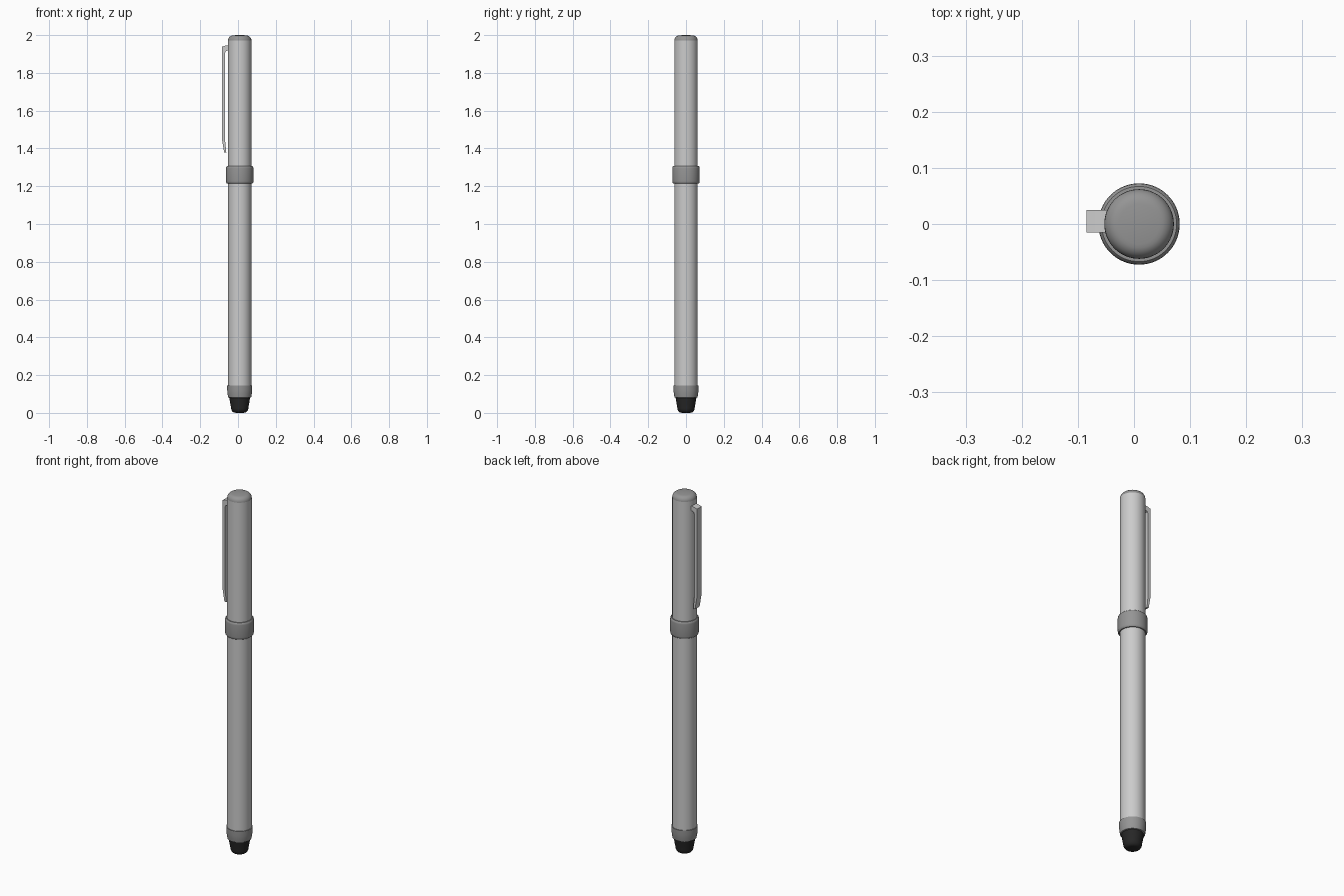
import bpy, bmesh, math

if "Cube" in bpy.data.objects:
    bpy.data.objects.remove(bpy.data.objects["Cube"])

CX = 0.009      # barrel axis is offset so the pen with its clip is centred
SIDES = 64


def finish(name, bm, color=None, angle=35):
    bmesh.ops.recalc_face_normals(bm, faces=bm.faces)
    mesh = bpy.data.meshes.new(name)
    bm.to_mesh(mesh)
    bm.free()
    ob = bpy.data.objects.new(name, mesh)
    bpy.context.collection.objects.link(ob)
    if color:
        mat = bpy.data.materials.new(name + "_colour")
        mat.diffuse_color = (*color, 1)
        mat.use_nodes = True
        mat.node_tree.nodes["Principled BSDF"].inputs["Base Color"].default_value = mat.diffuse_color
        mesh.materials.append(mat)
    bpy.ops.object.select_all(action='DESELECT')
    ob.select_set(True)
    bpy.context.view_layer.objects.active = ob
    bpy.ops.object.shade_smooth_by_angle(angle=math.radians(angle))
    return ob


def lathe(name, profile, color=None):
    """Revolve (radius, z) points around the pen axis, closing both ends."""
    bm = bmesh.new()
    rings = []
    for r, z in profile:
        rings.append([bm.verts.new((CX + r * math.cos(2 * math.pi * i / SIDES),
                                    r * math.sin(2 * math.pi * i / SIDES), z))
                      for i in range(SIDES)])
    for a, b in zip(rings, rings[1:]):
        for i in range(SIDES):
            j = (i + 1) % SIDES
            bm.faces.new((a[i], a[j], b[j], b[i]))
    bm.faces.new(rings[0])
    bm.faces.new(rings[-1])
    return finish(name, bm, color)


def arc(r0, z0, dr, dz, start, end, n=6):
    """Quarter-ellipse points for rounded ends."""
    return [(r0 + dr * math.cos(math.radians(start + (end - start) * k / n)),
             z0 + dz * math.sin(math.radians(start + (end - start) * k / n)))
            for k in range(n + 1)]


DARK = (0.3, 0.3, 0.3)

# Lower barrel and cap tube
lathe("lower_barrel", [(0.062, 0.14), (0.062, 1.22)])
lathe("upper_barrel", [(0.062, 1.30), (0.062, 1.972)])

# Rounded top button
lathe("top_cap", [(0.062, 1.972)] + arc(0.036, 1.972, 0.026, 0.026, 0, 90)
      + [(0.018, 2.0)], DARK)

# Middle ring
lathe("centre_ring", [(0.067, 1.214), (0.0715, 1.219), (0.0725, 1.226),
                      (0.0725, 1.295), (0.0715, 1.302), (0.067, 1.307)], DARK)

# Collar holding the tip
lathe("tip_collar", [(0.055, 0.080), (0.061, 0.082), (0.064, 0.10),
                     (0.066, 0.12), (0.066, 0.146), (0.062, 0.146)], DARK)

# Soft rubber tip
lathe("rubber_tip", [(0.018, 0.0)] + arc(0.025, 0.028, 0.021, 0.027, -90, 0)
      + [(0.051, 0.055), (0.055, 0.082)], (0.02, 0.02, 0.02))

# Pocket clip: side profile extruded across y
clip = [(-0.048, 1.946), (-0.068, 1.944), (-0.085, 1.938), (-0.085, 1.45),
        (-0.081, 1.425), (-0.073, 1.378), (-0.062, 1.378), (-0.066, 1.42),
        (-0.069, 1.45), (-0.069, 1.905), (-0.064, 1.915), (-0.048, 1.922)]
bm = bmesh.new()
face = bm.faces.new([bm.verts.new((x, -0.015, z)) for x, z in clip])
ext = bmesh.ops.extrude_face_region(bm, geom=[face])
bmesh.ops.translate(bm, vec=(0, 0.04, 0),
                    verts=[v for v in ext["geom"] if isinstance(v, bmesh.types.BMVert)])
finish("pocket_clip", bm, None, 30)
